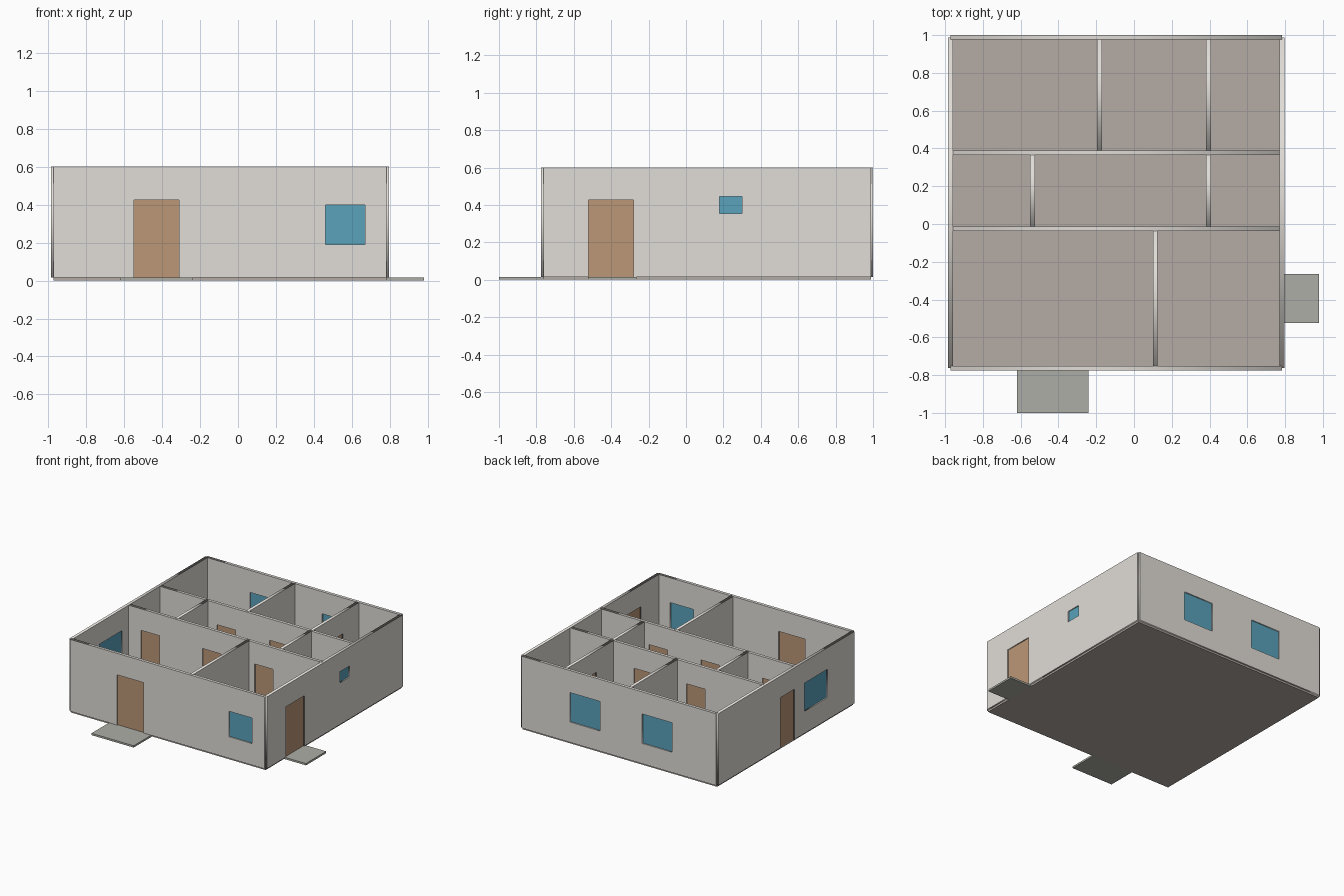
import bpy
from math import pi

if "Cube" in bpy.data.objects:
    bpy.data.objects.remove(bpy.data.objects["Cube"])

BASE, TOP, T = 0.015, 0.6, 0.025      # floor level, wall top, wall thickness
DOOR_TOP, PANEL = 0.425, 0.008
X0, X1, Y0, Y1 = -0.972, 0.783, -0.763, 0.988   # outer wall centre lines


def material(name, *rgb):
    m = bpy.data.materials.new(name)
    m.diffuse_color = (*rgb, 1)
    m.use_nodes = True
    m.node_tree.nodes["Principled BSDF"].inputs["Base Color"].default_value = m.diffuse_color
    return m


PLASTER = material("plaster", 0.75, 0.72, 0.68)
FLOOR = material("floor", 0.46, 0.41, 0.37)
PAVING = material("paving", 0.42, 0.42, 0.38)
WOOD = material("wood", 0.50, 0.31, 0.18)
GLASS = material("glass", 0.10, 0.36, 0.50)


def box(name, x, y, z, mat):
    bpy.ops.mesh.primitive_cube_add(size=1, location=[sum(r) / 2 for r in (x, y, z)])
    o = bpy.context.object
    o.name = name
    o.scale = [r[1] - r[0] for r in (x, y, z)]
    bpy.ops.object.transform_apply(location=False, rotation=False, scale=True)
    o.data.materials.append(mat)
    return o


def wall(name, axis, at, start, end, doors=(), windows=()):
    """Extruded elevation with door notches and window holes, plus thin panels."""
    cu = bpy.data.curves.new(name, 'CURVE')
    cu.dimensions, cu.fill_mode, cu.extrude = '2D', 'BOTH', T / 2

    def loop(points):
        s = cu.splines.new('POLY')
        s.points.add(len(points) - 1)
        for p, (u, v) in zip(s.points, points):
            p.co = (u, v, 0, 1)
        s.use_cyclic_u = True

    outline = [(start, BASE)]
    for a, b in sorted(doors):
        outline += [(a, BASE), (a, DOOR_TOP), (b, DOOR_TOP), (b, BASE)]
    loop(outline + [(end, BASE), (end, TOP), (start, TOP)])
    for a, b, lo, hi in windows:
        loop([(a, lo), (b, lo), (b, hi), (a, hi)])

    o = bpy.data.objects.new(name, cu)
    bpy.context.collection.objects.link(o)
    o.location = (0, at, 0) if axis == 'x' else (at, 0, 0)
    o.rotation_euler = (pi / 2, 0, 0 if axis == 'x' else pi / 2)
    bpy.ops.object.select_all(action='DESELECT')
    o.select_set(True)
    bpy.context.view_layer.objects.active = o
    bpy.ops.object.convert(target='MESH')
    o = bpy.context.object
    o.name = name
    o.data.materials.clear()
    o.data.materials.append(PLASTER)

    # door leaves and window panes in the middle of the wall
    across = (at - PANEL / 2, at + PANEL / 2)
    fills = [("door", (a, b), (BASE, DOOR_TOP), WOOD) for a, b in doors]
    fills += [("window", (a, b), (lo, hi), GLASS) for a, b, lo, hi in windows]
    for kind, along, z, mat in fills:
        x, y = (along, across) if axis == 'x' else (across, along)
        box(f"{name}_{kind}", x, y, z, mat)


# floor slab and door steps
box("floor_slab", (X0, X1), (Y0, Y1), (0, BASE), FLOOR)
box("front_step", (-0.62, -0.24), (-1.0, Y0), (0, BASE), PAVING)
box("side_step", (X1, 0.98), (-0.525, -0.265), (0, BASE), PAVING)

# outer walls
wall("front_wall", 'x', Y0, X0, X1, [(-0.548, -0.31)], [(0.46, 0.668, 0.19, 0.398)])
wall("back_wall", 'x', Y1, X0, X1, [],
     [(-0.575, -0.305, 0.18, 0.42), (0.075, 0.345, 0.18, 0.42)])
wall("left_wall", 'y', X0, Y0, Y1, [(0.01, 0.19)], [(-0.415, -0.12, 0.195, 0.425)])
wall("right_wall", 'y', X1, Y0, Y1, [(-0.52, -0.28)], [(0.18, 0.30, 0.355, 0.445)])

# inner walls across the house
YA, YB = -0.025, 0.377
wall("living_hall_wall", 'x', YA, X0, X1,
     [(-0.848, -0.68), (-0.293, -0.127), (0.177, 0.343)])
wall("bedroom_hall_wall", 'x', YB, X0, X1, [(-0.446, -0.277), (0.027, 0.197)])

# inner walls along the house
wall("kitchen_wall", 'y', 0.113, Y0, YA)
wall("hall_wall", 'y', -0.537, YA, YB)
wall("bathroom_wall", 'y', 0.395, YA, YB, [(0.09, 0.26)])
wall("bedroom_wall", 'y', -0.183, YB, Y1)
wall("dressing_room_wall", 'y', 0.395, YB, Y1, [(0.605, 0.77)])
